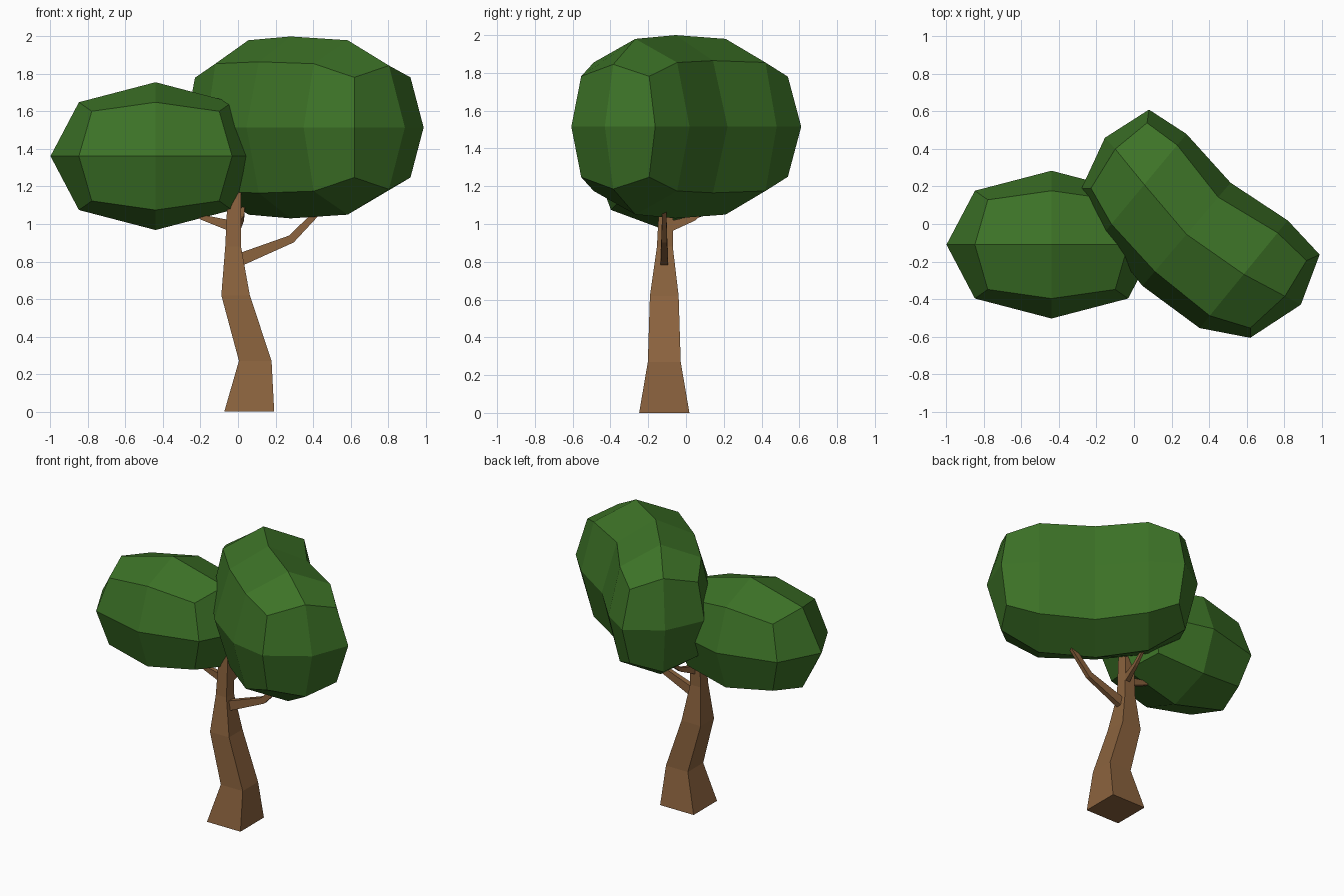
import bpy, bmesh
from mathutils import Vector

if "Cube" in bpy.data.objects:
    bpy.data.objects.remove(bpy.data.objects["Cube"])


def material(name, rgb):
    m = bpy.data.materials.new(name)
    m.diffuse_color = (*rgb, 1)
    m.use_nodes = True
    m.node_tree.nodes["Principled BSDF"].inputs["Base Color"].default_value = m.diffuse_color
    return m


BARK = material("brown bark", (0.26, 0.125, 0.048))
LEAF = material("green leaves", (0.046, 0.17, 0.02))


def finish(bm, name, mat):
    bmesh.ops.recalc_face_normals(bm, faces=bm.faces)
    me = bpy.data.meshes.new(name)
    bm.to_mesh(me)
    bm.free()
    me.materials.append(mat)
    ob = bpy.data.objects.new(name, me)
    bpy.context.collection.objects.link(ob)
    return ob


def loft(name, mat, rings, poles=None):
    """Skin rings of points; close ends flat, or as quad fans around poles."""
    bm = bmesh.new()
    vr = [[bm.verts.new(p) for p in r] for r in rings]
    n = len(vr[0])
    for a, b in zip(vr, vr[1:]):
        for i in range(n):
            bm.faces.new((a[i], a[(i + 1) % n], b[(i + 1) % n], b[i]))
    for k, r in enumerate((vr[0], vr[-1])):
        if poles:
            c = bm.verts.new(poles[k])
            for i in range(0, n, 2):
                bm.faces.new((c, r[i], r[(i + 1) % n], r[(i + 2) % n]))
        else:
            bm.faces.new(r)
    return finish(bm, name, mat)


# trunk: square sections (x, y, z, half width)
SQUARE = ((-1, -1), (1, -1), (1, 1), (-1, 1))
trunk = [(0.06, -0.115, 0, 0.133), (0.092, -0.115, 0.27, 0.087),
         (-0.013, -0.115, 0.62, 0.076), (-0.026, -0.112, 0.88, 0.042),
         (-0.018, -0.102, 1.22, 0.034)]
loft("trunk", BARK, [[(x + h * i, y + h * j, z) for i, j in SQUARE]
                     for x, y, z, h in trunk])


# branches: thin square tubes, points (x, y, z, half height, half width)
def branch(name, pts, side):
    side = Vector(side)
    rings = []
    for k, (x, y, z, h, w) in enumerate(pts):
        a, b = pts[max(k - 1, 0)], pts[min(k + 1, len(pts) - 1)]
        d = Vector(b[:3]) - Vector(a[:3])
        up = d.cross(side).normalized() if k else Vector((0, 0, 1))
        if up.z < 0:
            up = -up
        rings.append([Vector((x, y, z)) + side * w * i + up * h * j
                      for i, j in SQUARE])
    loft(name, BARK, rings)


branch("right_branch", [(0.0, -0.115, 0.805, 0.037, 0.02), (0.285, -0.115, 0.92, 0.022, 0.015),
                        (0.47, -0.115, 1.11, 0.015, 0.01)], (0, 1, 0))
branch("left_branch", [(-0.04, -0.115, 0.99, 0.03, 0.018), (-0.19, -0.115, 1.035, 0.014, 0.012),
                       (-0.3, -0.115, 1.1, 0.01, 0.008)], (0, 1, 0))
branch("back_branch", [(-0.01, -0.09, 0.985, 0.03, 0.018), (0.02, 0.04, 1.03, 0.014, 0.012),
                       (0.03, 0.13, 1.1, 0.01, 0.008)], (1, 0, 0))

# small crown: rounded cube stretched to an ellipsoid
bm = bmesh.new()
bmesh.ops.create_cube(bm, size=2)
bmesh.ops.subdivide_edges(bm, edges=bm.edges[:], cuts=1, use_grid_fill=True)
for v in bm.verts:
    p = v.co / v.co.length ** 0.91
    v.co = (-0.44 + 0.56 * p.x, -0.11 + 0.394 * p.y, 1.362 + 0.394 * p.z)
finish(bm, "small_crown", LEAF)


# large crown: bent rounded block, eight-point rings along its length
def crown_ring(cx, cy, wx, wy, top, frac, corner, sx=0, sy=0):
    zc = 1.515
    mid = ((1, 0), (frac, corner), (0, top), (-frac, corner),
           (-1, 0), (-frac, -corner), (0, -top), (frac, -corner))
    return [(cx + wx * f + (sx if abs(f) == frac else 0),
             cy + wy * f + (sy if abs(f) == frac else 0), zc + z) for f, z in mid]


loft("large_crown", LEAF, [
    crown_ring(-0.10, 0.40, 0.18, 0.21, 0.335, 0.83, 0.265, 0.02, -0.035),
    crown_ring(0.055, 0.21, 0.225, 0.27, 0.465, 0.78, 0.34),
    crown_ring(0.28, -0.055, 0.235, 0.275, 0.485, 0.72, 0.35),
    crown_ring(0.585, -0.268, 0.235, 0.287, 0.465, 0.77, 0.34),
    crown_ring(0.805, -0.385, 0.185, 0.222, 0.33, 0.81, 0.267, -0.035, 0.01),
], poles=((-0.155, 0.46, 1.515), (0.89, -0.43, 1.515)))
